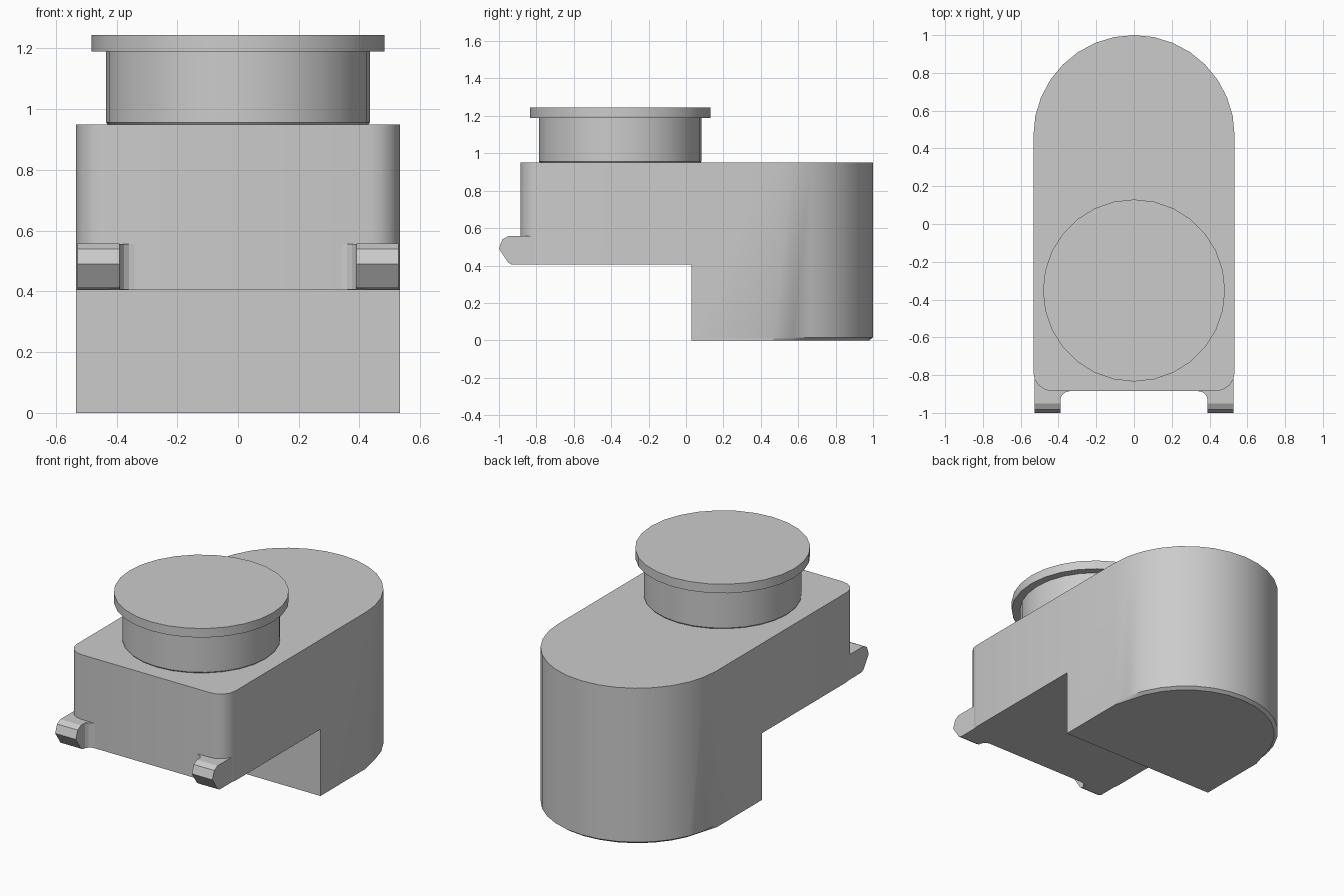
import bpy, bmesh, math

if "Cube" in bpy.data.objects:
    bpy.data.objects.remove(bpy.data.objects["Cube"], do_unlink=True)

grey = bpy.data.materials.new("plain grey")
grey.use_nodes = True
colour = (0.6, 0.6, 0.6, 1)
grey.diffuse_color = colour
grey.node_tree.nodes["Principled BSDF"].inputs["Base Color"].default_value = colour


def loft(name, rings):
    """Closed solid from matching rings of points, with capped ends."""
    bm = bmesh.new()
    loops = [[bm.verts.new(p) for p in ring] for ring in rings]
    for low, high in zip(loops, loops[1:]):
        for i in range(len(low)):
            j = (i + 1) % len(low)
            bm.faces.new((low[i], low[j], high[j], high[i]))
    bm.faces.new(loops[0])
    bm.faces.new(loops[-1])
    bmesh.ops.recalc_face_normals(bm, faces=bm.faces)
    mesh = bpy.data.meshes.new(name)
    bm.to_mesh(mesh)
    bm.free()
    obj = bpy.data.objects.new(name, mesh)
    bpy.context.collection.objects.link(obj)
    mesh.materials.append(grey)
    return obj


def smooth(obj, angle=35):
    bpy.ops.object.select_all(action="DESELECT")
    obj.select_set(True)
    bpy.context.view_layer.objects.active = obj
    bpy.ops.object.shade_smooth_by_angle(angle=math.radians(angle))


def arc(cx, cy, r, start, end, steps):
    angles = [math.radians(start + (end - start) * i / steps) for i in range(steps + 1)]
    return [(cx + r * math.cos(a), cy + r * math.sin(a)) for a in angles]


# Body: round back, straight sides and softened front corners
HALF, CENTRE, FRONT, STEP_Y, STEP_Z, TOP = 0.533, 0.467, -0.885, 0.03, 0.405, 0.95
CORNER = 0.1


def outline(back_radius, z):
    points = arc(0, CENTRE, back_radius, 0, 180, 16)
    points[0], points[-1] = (HALF, CENTRE), (-HALF, CENTRE)
    points += arc(-HALF + CORNER, FRONT + CORNER, CORNER, 180, 270, 4)
    points += arc(HALF - CORNER, FRONT + CORNER, CORNER, 270, 360, 4)
    return [(x, y, z) for x, y in points]


body = loft("body", [outline(HALF - 0.02, 0), outline(HALF, 0.015), outline(HALF, TOP)])

# Cut the step away under the front
box = [(-1, -2), (1, -2), (1, STEP_Y), (-1, STEP_Y)]
cutter = loft("step_cutter", [[(x, y, z) for x, y in box] for z in (-1, STEP_Z)])
cutter.hide_render = True
cut = body.modifiers.new("step", "BOOLEAN")
cut.operation = "DIFFERENCE"
cut.solver = "EXACT"
cut.object = cutter
bpy.context.view_layer.objects.active = body
bpy.ops.object.modifier_apply(modifier=cut.name)
bpy.data.objects.remove(cutter, do_unlink=True)
smooth(body)

# Knob: neck and overhanging cap
KNOB_Y = -0.352


def disc(r, z):
    return [(x, y, z) for x, y in arc(0, KNOB_Y, r, 0, 360, 28)[:-1]]


smooth(loft("knob_neck", [disc(0.425, 0.945), disc(0.435, 0.957), disc(0.435, 1.19)]))
smooth(loft("knob_cap", [disc(0.482, 1.19), disc(0.482, 1.245)]))

# Front lugs with a rounded nose and a flared inner root
nose = [(-0.79, STEP_Z), (-0.93, STEP_Z), (-0.95, 0.415), (-1.0, 0.49),
        (-0.982, 0.54), (-0.95, 0.557), (-0.79, 0.557)]
root = arc(0.34, FRONT - 0.05, 0.05, 90, 0, 4) + [(0.42, FRONT - 0.05), (0.42, FRONT + 0.02),
                                                (0.34, FRONT + 0.02)]
for side, label in ((1, "left"), (-1, "right")):
    loft(label + "_lug", [[(side * x, y, z) for y, z in nose] for x in (0.39, 0.528)])
    loft(label + "_lug_root", [[(side * x, y, z) for x, y in root]
                               for z in (STEP_Z + 0.001, 0.556)])
